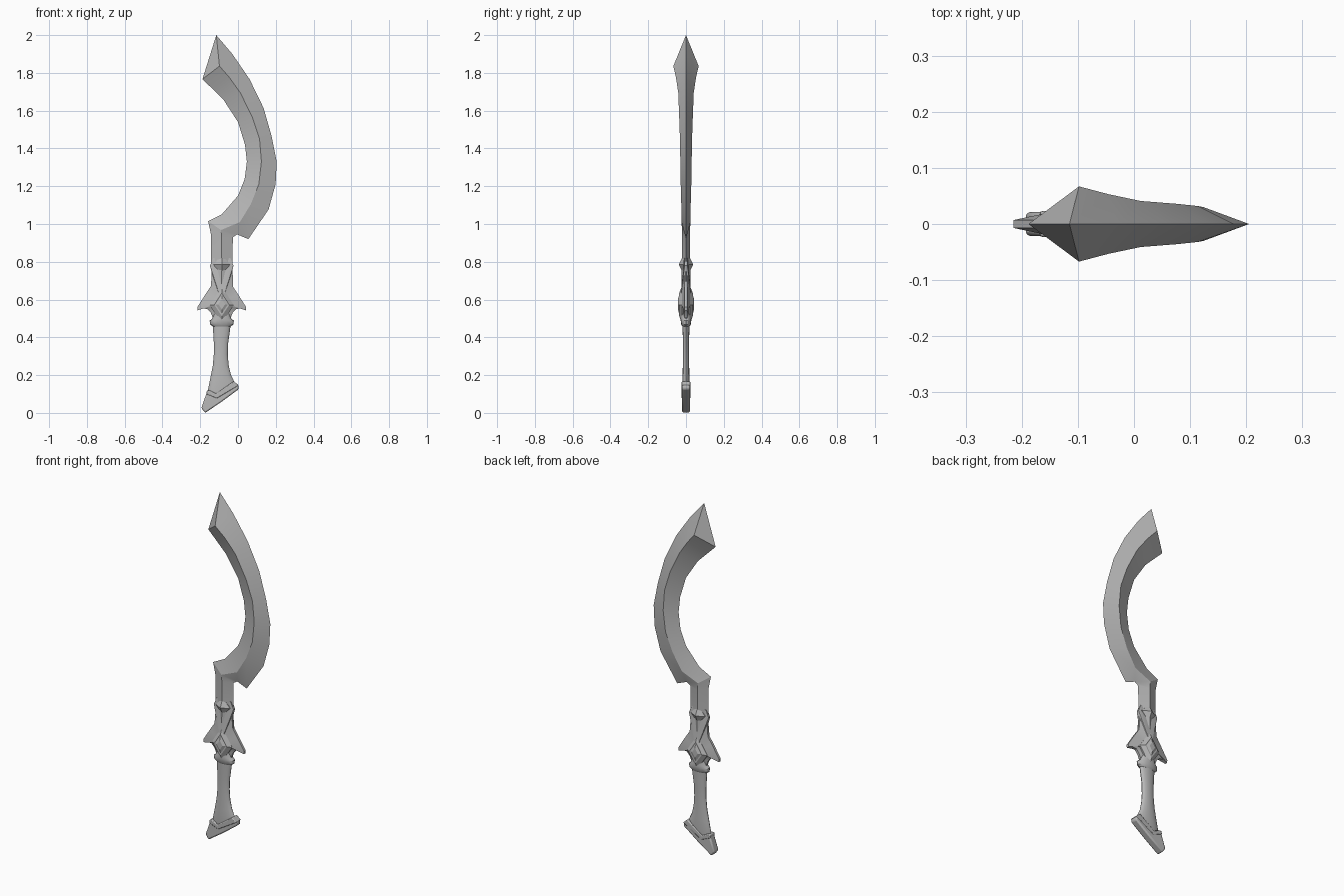
import bpy, bmesh, math
from mathutils import Vector

cube = bpy.data.objects.get("Cube")
if cube:
    bpy.data.objects.remove(cube)

steel = bpy.data.materials.new("grey_steel")
steel.use_nodes = True
GREY = (0.48, 0.48, 0.48, 1)
steel.diffuse_color = GREY
steel.node_tree.nodes["Principled BSDF"].inputs["Base Color"].default_value = GREY


def finish(name, bm, angle=30, bevel=0):
    bmesh.ops.remove_doubles(bm, verts=bm.verts, dist=1e-5)
    bmesh.ops.recalc_face_normals(bm, faces=bm.faces)
    mesh = bpy.data.meshes.new(name)
    bm.to_mesh(mesh)
    bm.free()
    obj = bpy.data.objects.new(name, mesh)
    bpy.context.collection.objects.link(obj)
    mesh.materials.append(steel)
    if bevel:
        mod = obj.modifiers.new("soft_edges", 'BEVEL')
        mod.width, mod.segments = bevel, 2
    bpy.ops.object.select_all(action='DESELECT')
    obj.select_set(True)
    bpy.context.view_layer.objects.active = obj
    bpy.ops.object.shade_smooth_by_angle(angle=math.radians(angle))
    return obj


def bridge(bm, a, b):
    n = len(a)
    for i in range(n):
        j = (i + 1) % n
        bm.faces.new((a[i], a[j], b[j], b[i]))


def loft(name, rings, angle=30):
    bm = bmesh.new()
    loops = [[bm.verts.new(p) for p in ring] for ring in rings]
    for a, b in zip(loops, loops[1:]):
        bridge(bm, a, b)
    for end in (loops[0], loops[-1]):
        if len(end) == 4:
            # fold the diamond end along its edge-to-edge line
            bm.faces.new((end[0], end[1], end[2]))
            bm.faces.new((end[0], end[2], end[3]))
        else:
            bm.faces.new(end)
    return finish(name, bm, angle)


def facet_plate(name, outline, centre, rim, peak, inner=0.0, angle=25):
    """Front and back raised plate; inner > 0 leaves a smaller flat table."""
    bm = bmesh.new()
    cx, cz = centre
    edges = []
    for side in (-1, 1):
        edge = [bm.verts.new((x, side * rim, z)) for x, z in outline]
        edges.append(edge)
        if inner:
            top = [bm.verts.new((cx + (x - cx) * inner, side * peak, cz + (z - cz) * inner))
                   for x, z in outline]
            bridge(bm, edge, top)
            bm.faces.new(top)
        else:
            apex = bm.verts.new((cx, side * peak, cz))
            for i in range(len(edge)):
                bm.faces.new((edge[i - 1], edge[i], apex))
    bridge(bm, edges[0], edges[1])
    return finish(name, bm, angle)


# Blade and neck: inner edge, ridge, outer edge, ridge half thickness
stations = [
    ((-.188, 1.767), (-.098, 1.836), (-.115, 2.0), .067),
    ((-.135, 1.715), (-.045, 1.775), (-.03, 1.90), .053),
    ((-.075, 1.655), (.012, 1.695), (.061, 1.767), .041),
    ((0, 1.54), (.076, 1.566), (.135, 1.615), .036),
    ((.037, 1.42), (.114, 1.45), (.178, 1.465), .032),
    ((.047, 1.33), (.124, 1.33), (.205, 1.33), .030),
    ((.035, 1.237), (.110, 1.21), (.199, 1.21), .028),
    ((0, 1.15), (.068, 1.105), (.162, 1.077), .025),
    ((-.085, 1.052), (.01, 1.01), (.055, .92), .023),
    ((-.158, 1.015), (-.09, .968), (-.005, .945), .022),
    ((-.143, .945), (-.087, .93), (-.027, .93), .022),
    ((-.143, .80), (-.087, .80), (-.030, .80), .022),
    ((-.138, .64), (-.087, .64), (-.025, .64), .024),
]
loft("blade", [[(a[0], 0, a[1]), (r[0], -t, r[1]), (o[0], 0, o[1]), (r[0], t, r[1])]
               for a, r, o, t in stations], 20)

# Winged guard, mirrored about the grip axis
AXIS = -.086
half = [(.045, .82), (.062, .78), (.052, .74), (.058, .67), (.085, .63),
        (.129, .56), (.128, .543), (.10, .553), (.076, .55), (.058, .53), (.04, .485)]
outline = [(AXIS + x, z) for x, z in half] + [(AXIS - x, z) for x, z in reversed(half)]
facet_plate("winged_guard", outline, (AXIS, .585), .007, .034)


def diamond(w, top, mid, low):
    return [(AXIS, top), (AXIS + w, mid), (AXIS, low), (AXIS - w, mid)]


# Faceted ornaments on both faces
facet_plate("large_gem_setting", diamond(.064, .67, .57, .475), (AXIS, .575), .022, .036, .62)
facet_plate("large_gem", diamond(.040, .635, .575, .515), (AXIS, .575), .033, .043, .45)
facet_plate("small_gem", diamond(.045, .835, .785, .735), (AXIS, .785), .014, .038)


def oval(cx, cz, w, d, slope=0.0, n=16):
    return [(cx + w * math.cos(2 * math.pi * i / n), d * math.sin(2 * math.pi * i / n),
             cz + slope * w * math.cos(2 * math.pi * i / n)) for i in range(n)]


# Collar below the guard
loft("collar", [oval(AXIS, z, w, d) for z, w, d in
                ((.53, .042, .026), (.50, .050, .029), (.488, .064, .028),
                 (.468, .062, .025), (.458, .048, .019))])

# Waisted grip flaring into the slanted pommel
loft("grip", [oval(*r) for r in (
    (AXIS, .49, .050, .019), (-.087, .44, .045, .018), (-.090, .37, .038, .016),
    (-.091, .31, .037, .016), (-.092, .25, .042, .017, .1),
    (-.093, .19, .055, .018, .25), (-.092, .15, .067, .019, .4),
    (-.088, .115, .072, .018, .5))], 40)


def slab(name, outline, depth, bevel):
    bm = bmesh.new()
    front, back = [[bm.verts.new((x, y, z)) for x, z in outline] for y in (-depth, depth)]
    bridge(bm, front, back)
    bm.faces.new(front)
    bm.faces.new(back)
    return finish(name, bm, 30, bevel)


# Slanted hooked pommel and its raised rim
slab("pommel", [(-.164, .112), (-.118, .088), (-.024, .150), (.003, .146), (.003, .125),
                (-.085, .060), (-.174, 0), (-.194, .026)], .021, .007)
slab("pommel_rim", [(-.165, .118), (-.148, .118), (-.116, .102), (-.022, .168),
                    (.004, .145), (-.012, .136), (-.112, .076), (-.168, .100)], .023, .004)
